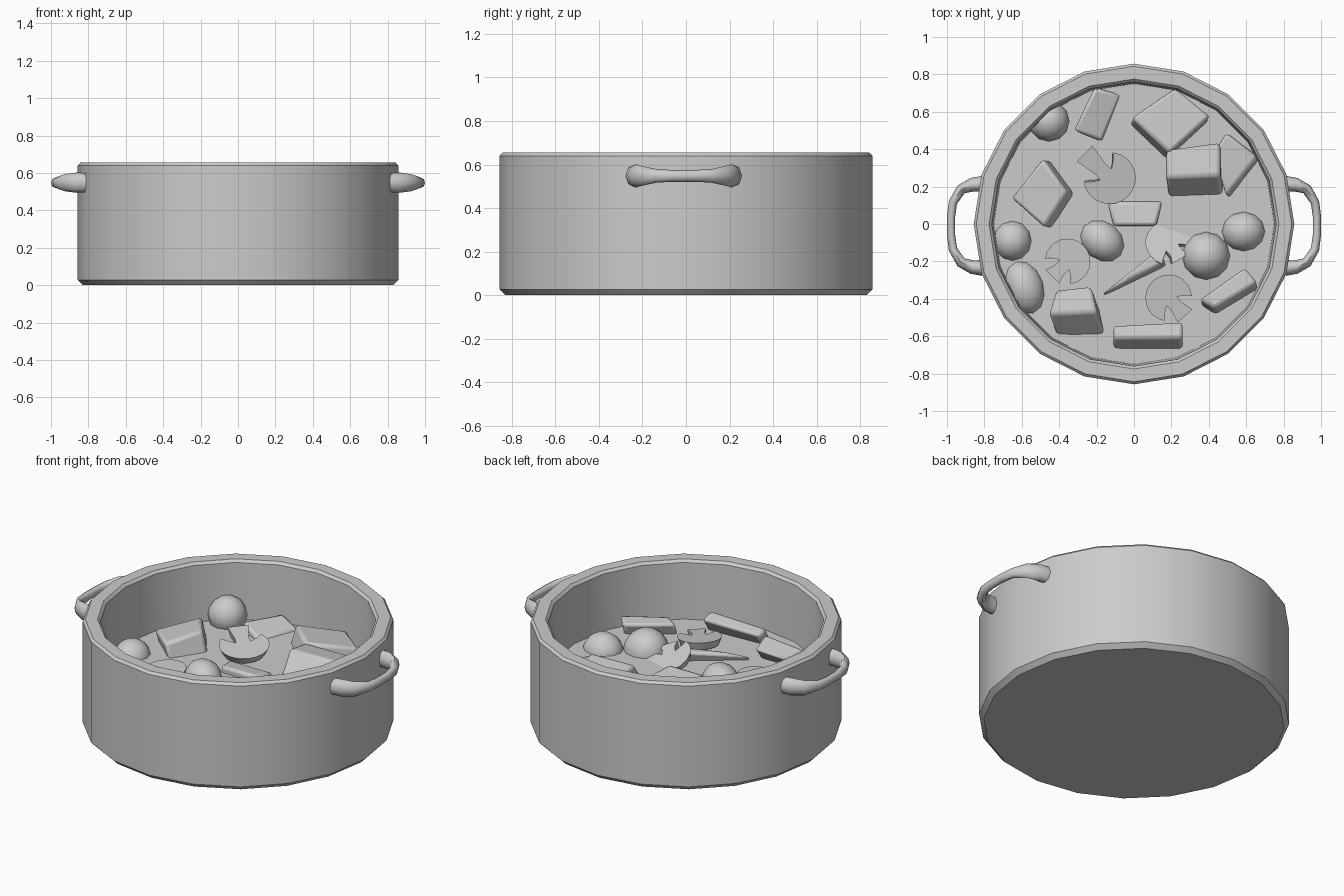
import bpy, bmesh, math
from mathutils import Vector, Matrix

if "Cube" in bpy.data.objects:
    bpy.data.objects.remove(bpy.data.objects["Cube"])

SOUP = 0.30


def finish(name, bm, angle=40, bevel=0):
    bmesh.ops.recalc_face_normals(bm, faces=bm.faces)
    me = bpy.data.meshes.new(name)
    bm.to_mesh(me)
    bm.free()
    ob = bpy.data.objects.new(name, me)
    bpy.context.collection.objects.link(ob)
    bpy.ops.object.select_all(action='DESELECT')
    ob.select_set(True)
    bpy.context.view_layer.objects.active = ob
    if bevel:
        m = ob.modifiers.new("soft_edges", 'BEVEL')
        m.width, m.segments, m.limit_method = bevel, 2, 'NONE'
    bpy.ops.object.shade_smooth_by_angle(angle=math.radians(angle))
    return ob


def loft(bm, rings):
    """Bridge closed rings of points and cap both ends."""
    vs = [[bm.verts.new(p) for p in r] for r in rings]
    n = len(vs[0])
    for a, b in zip(vs, vs[1:]):
        for i in range(n):
            bm.faces.new((a[i], a[(i + 1) % n], b[(i + 1) % n], b[i]))
    bm.faces.new(vs[0])
    bm.faces.new(vs[-1])


def circle(r, z, n=20):
    return [(r * math.cos(2 * math.pi * i / n), r * math.sin(2 * math.pi * i / n), z)
            for i in range(n)]


# Pot: 20-sided lathe with outer wall, rim, inner wall and inner floor
bm = bmesh.new()
loft(bm, [circle(r, z) for r, z in (
    (0.83, 0), (0.857, 0.027), (0.857, 0.64), (0.843, 0.655), (0.775, 0.655),
    (0.76, 0.64), (0.75, SOUP), (0.745, 0.05))])
finish("pot", bm)

# Soup surface
bm = bmesh.new()
bm.faces.new([bm.verts.new(p) for p in circle(0.752, SOUP)])
finish("soup_surface", bm)


# Handles: swept oval bar that flares where it meets the wall
def handle(name, side):
    half = [(0.81, 0.225, 0.042, 0.052), (0.865, 0.22, 0.037, 0.054),
            (0.925, 0.195, 0.028, 0.046), (0.968, 0.125, 0.023, 0.031),
            (0.978, 0.05, 0.022, 0.027)]
    path = half + [(x, -y, w, h) for x, y, w, h in reversed(half)]
    rings = []
    for i, (x, y, w, h) in enumerate(path):
        a, b = path[max(i - 1, 0)], path[min(i + 1, len(path) - 1)]
        t = Vector((b[0] - a[0], b[1] - a[1])).normalized()
        ring = []
        for k in range(8):
            c, s = math.cos(k * math.pi / 4), math.sin(k * math.pi / 4)
            ring.append((side * (x + t.y * w * c), y - t.x * w * c - 0.01, 0.548 + h * s))
        rings.append(ring)
    bm = bmesh.new()
    loft(bm, rings)
    finish(name, bm, 60)


handle("handle_right", 1)
handle("handle_left", -1)


# Round vegetables floating half submerged
def ball(i, x, y, z, rx, ry, turn=0):
    bm = bmesh.new()
    mat = (Matrix.Translation((x, y, z)) @ Matrix.Rotation(math.radians(turn), 4, 'Z')
           @ Matrix.Diagonal((rx, ry, min(rx, ry), 1)))
    bmesh.ops.create_uvsphere(bm, u_segments=12, v_segments=8, radius=1, matrix=mat)
    finish(f"round_vegetable_{i}", bm, 60)


for i, b in enumerate([(-0.455, 0.55, 0.345, 0.11, 0.11), (-0.65, -0.09, 0.28, 0.105, 0.11),
                       (-0.585, -0.34, 0.28, 0.105, 0.15, 18),
                       (-0.17, -0.09, 0.28, 0.13, 0.105, -38),
                       (0.385, -0.17, 0.29, 0.13, 0.13), (0.585, -0.04, 0.285, 0.118, 0.108)]):
    ball(i + 1, *b)


# Cut chunks: top quad, corner heights, and sideways lean of the base
def chunk(name, quad, heights, lean):
    top = [(x, y, z) for (x, y), z in zip(quad, heights)]
    base = [(x + lean[0], y + lean[1], 0.24) for x, y in quad]
    bm = bmesh.new()
    loft(bm, [top, base])
    finish(name, bm, 50, 0.018)


chunk("chunk_back_left", [(-.21, .73), (-.07, .69), (-.17, .44), (-.32, .50)],
      (.35, .305, .31, .36), (0, 0))
chunk("chunk_back", [(.22, .73), (.41, .58), (.19, .38), (-.01, .57)],
      (.36, .36, .41, .40), (-.02, -.05))
chunk("chunk_back_right", [(.17, .40), (.46, .44), (.46, .26), (.17, .25)],
      (.40, .38, .42, .42), (.02, -.15))
chunk("chunk_far_right", [(.49, .49), (.66, .36), (.49, .15), (.42, .38)],
      (.36, .34, .37, .38), (.03, -.02))
chunk("chunk_left", [(-.49, .35), (-.36, .17), (-.48, -.02), (-.66, .14)],
      (.40, .42, .38, .36), (.055, -.01))
chunk("chunk_middle", [(-.14, .12), (.15, .12), (.12, -.01), (-.11, -.01)],
      (.32, .32, .34, .34), (0, 0))
chunk("chunk_wedge", [(.12, -.14), (.17, -.20), (-.03, -.30), (-.17, -.37)],
      (.36, .36, .35, .33), (.01, -.04))
chunk("chunk_front_left", [(-.42, -.35), (-.23, -.33), (-.20, -.47), (-.46, -.48)],
      (.38, .40, .43, .40), (.06, -.17))
chunk("chunk_front", [(-.11, -.54), (.26, -.52), (.26, -.61), (-.11, -.61)],
      (.37, .38, .40, .39), (0, -.09))
chunk("chunk_front_right", [(.59, -.23), (.66, -.31), (.43, -.45), (.35, -.40)],
      (.37, .38, .38, .37), (.01, -.055))


# Mushroom slices: cap arc with a notched stem, thin and slightly tilted
def mushroom(i, x, y, z, r, stem, turn, tilt):
    pts = [(math.cos(math.radians(a)), math.sin(math.radians(a))) for a in range(52, 309, 16)]
    pts += [(0.42, -0.62), (0.2, -0.3), (0.5, -0.28), (stem, -0.42),
            (stem, 0.42), (0.5, 0.28), (0.2, 0.3), (0.42, 0.62)]
    mat = (Matrix.Translation((x, y, z))
           @ Matrix.Rotation(math.radians(tilt[0]), 4, 'X')
           @ Matrix.Rotation(math.radians(tilt[1]), 4, 'Y')
           @ Matrix.Rotation(math.radians(turn), 4, 'Z'))
    bm = bmesh.new()
    loft(bm, [[mat @ Vector((px * r * k, py * r * k, h)) for px, py in pts]
              for h, k in ((-0.045, 0.85), (0, 1))])
    finish(f"mushroom_slice_{i}", bm, 40)


mushroom(1, -.13, .245, .365, .14, 1.35, 135, (8, 4))
mushroom(2, -.355, -.2, .325, .122, 0.95, 225, (4, -4))
mushroom(3, .19, -.105, .335, .13, 0.8, 305, (-25, 8))
mushroom(4, .185, -.395, .345, .125, 1.05, 312, (5, 5))
